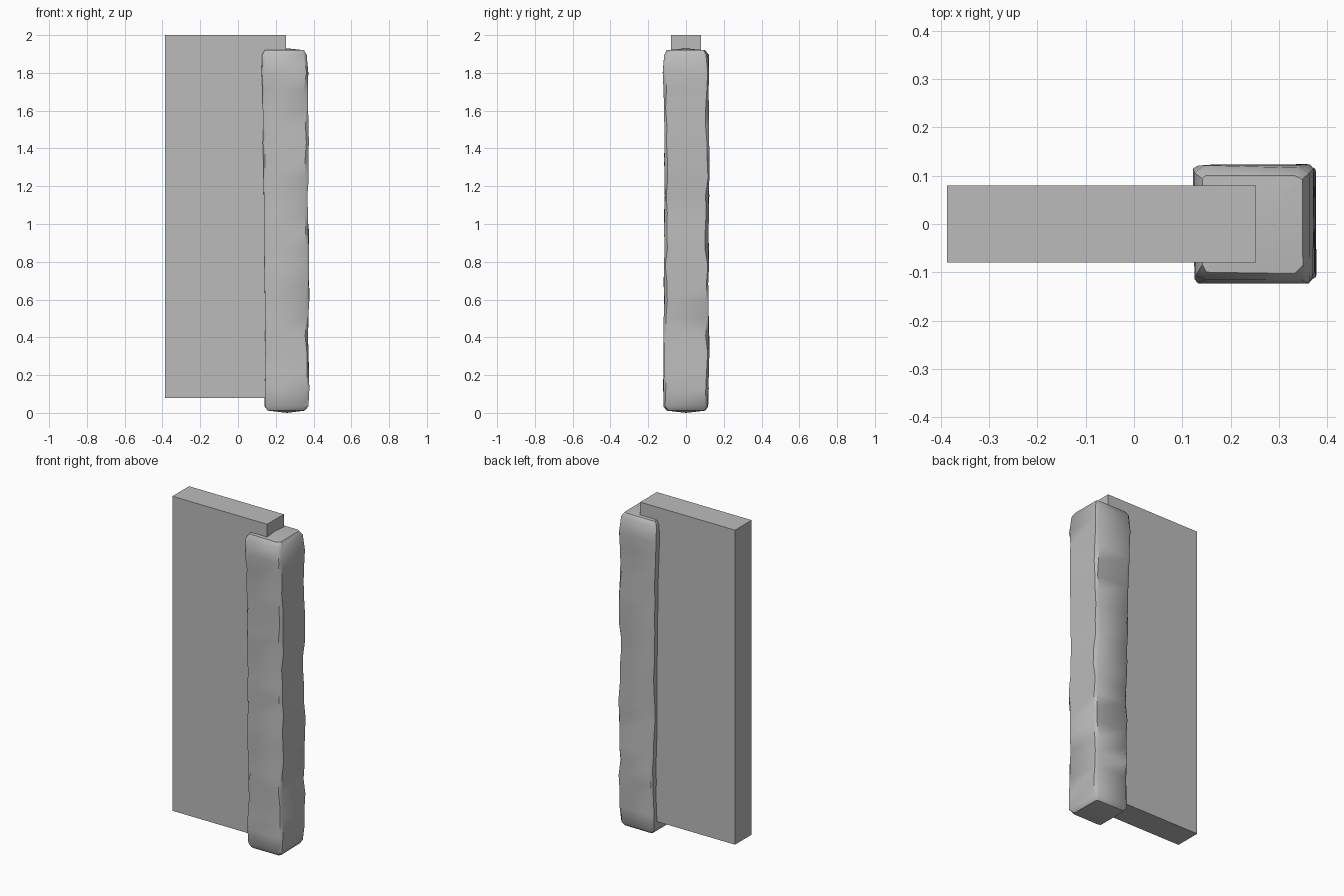
import bpy, bmesh, math, random
from mathutils import Vector

random.seed(7)

cube = bpy.data.objects.get("Cube")
if cube:
    bpy.data.objects.remove(cube, do_unlink=True)

# Single stone grey
grey = bpy.data.materials.new("stone grey")
grey.use_nodes = True
colour = (0.5, 0.5, 0.5, 1)
grey.diffuse_color = colour
grey.node_tree.nodes["Principled BSDF"].inputs["Base Color"].default_value = colour


def make_object(name, bm):
    bmesh.ops.recalc_face_normals(bm, faces=bm.faces)
    mesh = bpy.data.meshes.new(name)
    bm.to_mesh(mesh)
    bm.free()
    mesh.materials.append(grey)
    obj = bpy.data.objects.new(name, mesh)
    bpy.context.collection.objects.link(obj)
    return obj


# Plain wall slab
bm = bmesh.new()
bmesh.ops.create_cube(bm, size=1)
bmesh.ops.scale(bm, verts=bm.verts, vec=(0.64, 0.16, 1.92))
bmesh.ops.translate(bm, verts=bm.verts, vec=(-0.067, 0, 1.04))
make_object("wall_panel", bm)

# Rough-hewn post: height, left edge, right edge, front edge, back edge
SECTIONS = [
    (0.035, 0.142, 0.370, -0.117, 0.117),
    (0.12, 0.143, 0.377, -0.119, 0.120),
    (0.40, 0.146, 0.372, -0.117, 0.121),
    (0.85, 0.139, 0.379, -0.115, 0.119),
    (1.10, 0.138, 0.366, -0.114, 0.121),
    (1.30, 0.136, 0.374, -0.115, 0.122),
    (1.60, 0.131, 0.373, -0.115, 0.120),
    (1.83, 0.124, 0.370, -0.124, 0.120),
    (1.895, 0.128, 0.366, -0.118, 0.119),
]


def section_at(z):
    for low, high in zip(SECTIONS, SECTIONS[1:]):
        if z <= high[0]:
            t = (z - low[0]) / (high[0] - low[0])
            return [a + (b - a) * t for a, b in zip(low[1:], high[1:])]
    return SECTIONS[-1][1:]


def ring(bm, z, inset=0.0, rough=0.003):
    """Rectangle with unevenly chipped corners."""
    x0, x1, y0, y1 = section_at(max(z, SECTIONS[0][0]))
    x0, x1, y0, y1 = x0 + inset, x1 - inset, y0 + inset, y1 - inset
    corners = [(x0, y0, 1, 1), (x1, y0, -1, 1), (x1, y1, -1, -1), (x0, y1, 1, -1)]
    verts = []
    for i, (x, y, dx, dy) in enumerate(corners):
        x += random.uniform(-rough, rough)
        y += random.uniform(-rough, rough)
        cut_x = random.uniform(0.007, 0.026)
        cut_y = random.uniform(0.005, 0.018)
        pair = [Vector((x, y + dy * cut_y, z)), Vector((x + dx * cut_x, y, z))]
        verts += [bm.verts.new(p) for p in (pair if i % 2 == 0 else pair[::-1])]
    return verts


bm = bmesh.new()
steps = 20
heights = [SECTIONS[0][0] + i * (SECTIONS[-1][0] - SECTIONS[0][0]) / steps
           for i in range(steps + 1)]
rings = [ring(bm, 0.012, 0.016)]
rings += [ring(bm, z) for z in heights]
rings.append(ring(bm, 1.92, 0.016))
for low, high in zip(rings, rings[1:]):
    for i in range(len(low)):
        j = (i + 1) % len(low)
        bm.faces.new((low[i], low[j], high[j], high[i]))

# Slightly domed ends
for end, z in ((rings[0], 0.0), (rings[-1], 1.93)):
    tip = bm.verts.new((0.26, 0, z))
    for i in range(len(end)):
        bm.faces.new((end[i], end[(i + 1) % len(end)], tip))

post = make_object("stone_post", bm)
bpy.ops.object.select_all(action='DESELECT')
post.select_set(True)
bpy.context.view_layer.objects.active = post
bpy.ops.object.shade_smooth_by_angle(angle=math.radians(40))
